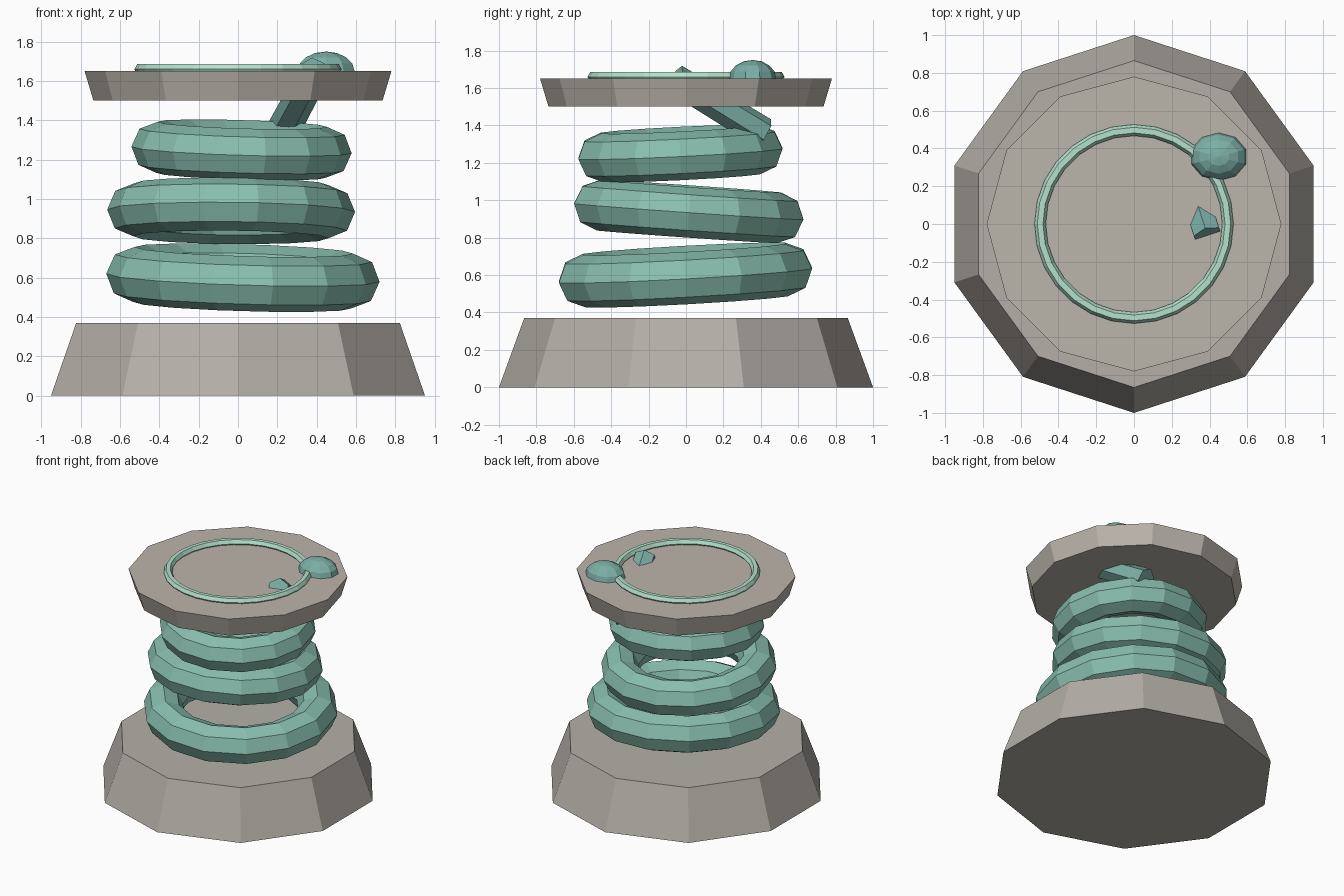
import bpy
from math import cos, sin, tau, atan
from mathutils import Vector

if "Cube" in bpy.data.objects:
    bpy.data.objects.remove(bpy.data.objects["Cube"])


def material(name, rgb):
    m = bpy.data.materials.new(name)
    m.diffuse_color = (*rgb, 1)
    m.use_nodes = True
    m.node_tree.nodes["Principled BSDF"].inputs["Base Color"].default_value = m.diffuse_color
    return m


STONE = material("stone", (0.46, 0.43, 0.39))
SLAB = material("slab_stone", (0.50, 0.46, 0.41))
JADE = material("jade", (0.25, 0.52, 0.43))
DEEP = material("deep_jade", (0.20, 0.43, 0.38))
PALE = material("pale_jade", (0.46, 0.75, 0.60))


def finish(name, mat):
    ob = bpy.context.object
    ob.name = name
    ob.data.materials.append(mat)
    return ob


def frustum(name, sides, r1, r2, z0, z1, mat):
    bpy.ops.mesh.primitive_cone_add(vertices=sides, radius1=r1, radius2=r2, depth=z1 - z0,
                                    location=(0, 0, (z0 + z1) / 2))
    return finish(name, mat)


def ring(name, loc, major, minor, segs, sides, mat, slope_x=0, slope_y=0, spin=0):
    # slopes are the rise per unit along x and y
    bpy.ops.mesh.primitive_torus_add(location=loc, major_radius=major, minor_radius=minor,
                                     major_segments=segs, minor_segments=sides,
                                     rotation=(atan(slope_y), -atan(slope_x), spin))
    return finish(name, mat)


# Plinth and top slab
frustum("plinth", 10, 1.0, 0.865, 0, 0.37, STONE)
frustum("top_slab", 12, 0.735, 0.78, 1.50, 1.65, SLAB)

# Stacked tilted coils
ring("coil_low", (0.025, -0.003, 0.60), 0.555, 0.14, 14, 8, JADE, -0.03, 0.055)
ring("coil_mid", (-0.035, 0.015, 0.94), 0.495, 0.135, 14, 8, JADE, -0.01, -0.07)
ring("coil_top", (0.018, -0.03, 1.25), 0.43, 0.13, 14, 8, JADE, -0.03, 0.05)

# Thin rim ring on the slab
ring("rim_ring", (0, 0, 1.66), 0.497, 0.03, 28, 6, PALE)

# Slanted neck through the slab
a, b = Vector((0.235, 0.413, 1.36)), Vector((0.39, -0.06, 1.65))
bpy.ops.mesh.primitive_cone_add(vertices=6, radius1=0.085, radius2=0.08, depth=(b - a).length,
                                location=(a + b) / 2,
                                rotation=(b - a).to_track_quat('Z', 'Y').to_euler())
finish("neck", DEEP)

# Flattened head
bpy.ops.mesh.primitive_uv_sphere_add(segments=10, ring_count=8, radius=1, location=(0.448, 0.356, 1.65))
head = finish("head", DEEP)
head.scale = (0.152, 0.127, 0.10)
